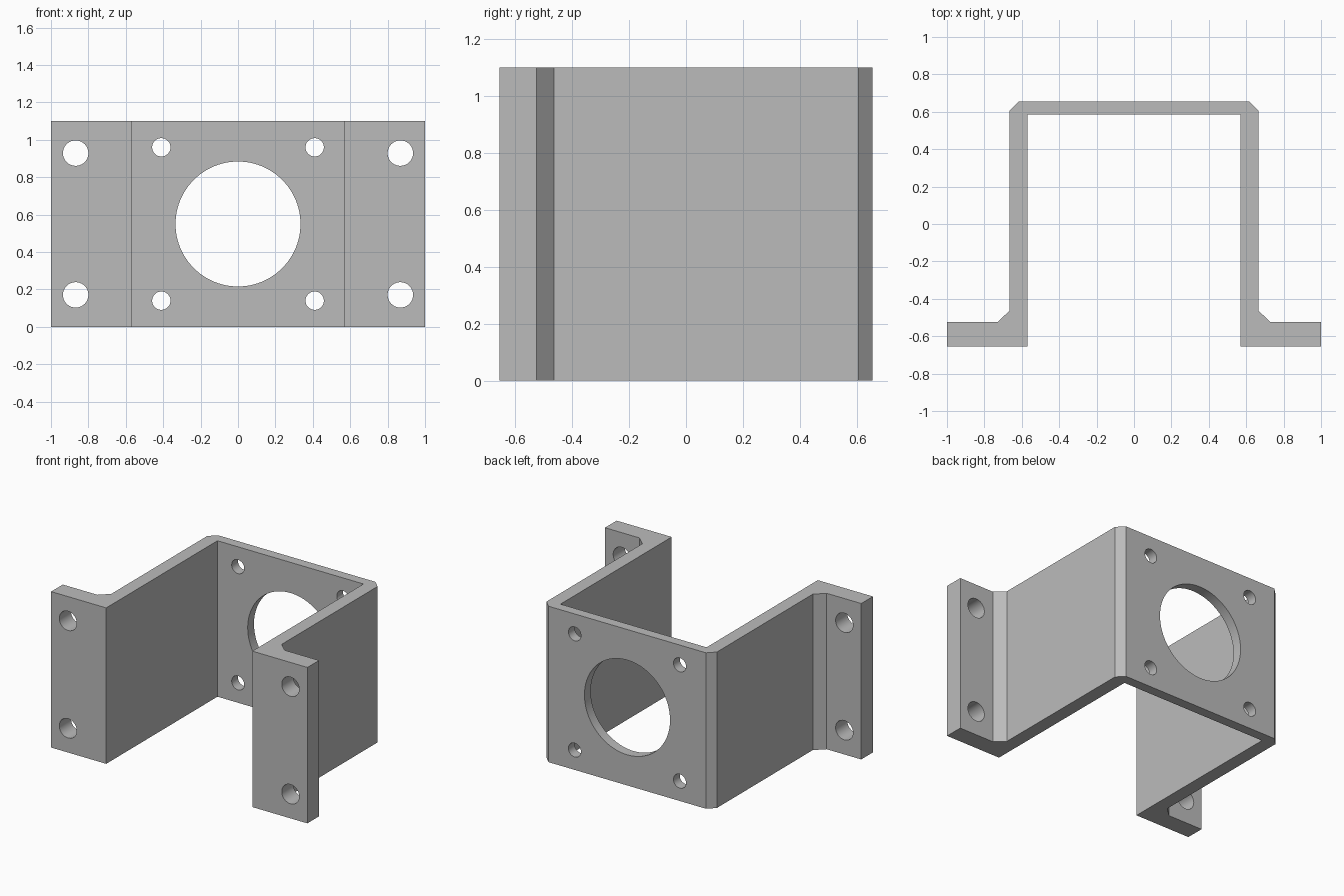
import bpy, bmesh, math
from mathutils import Matrix

cube = bpy.data.objects.get("Cube")
if cube:
    bpy.data.objects.remove(cube, do_unlink=True)

HEIGHT = 1.1
MID = HEIGHT / 2

grey = bpy.data.materials.new("plain grey")
grey.use_nodes = True
colour = (0.5, 0.5, 0.5, 1)
grey.diffuse_color = colour
grey.node_tree.nodes["Principled BSDF"].inputs["Base Color"].default_value = colour


def make_object(name, bm):
    bmesh.ops.recalc_face_normals(bm, faces=bm.faces)
    mesh = bpy.data.meshes.new(name)
    bm.to_mesh(mesh)
    bm.free()
    mesh.materials.append(grey)
    obj = bpy.data.objects.new(name, mesh)
    bpy.context.collection.objects.link(obj)
    return obj


# Bracket: half of the hat-shaped outline, mirrored and extruded upward
half = [(0.57, 0.585), (0.57, -0.655), (1, -0.655), (1, -0.525), (0.73, -0.525),
        (0.665, -0.463), (0.665, 0.605), (0.615, 0.655)]
outline = half + [(-x, y) for x, y in reversed(half)]
bm = bmesh.new()
base = bm.faces.new([bm.verts.new((x, y, 0)) for x, y in outline])
top = bmesh.ops.extrude_face_region(bm, geom=[base])
bmesh.ops.translate(bm, vec=(0, 0, HEIGHT),
                    verts=[v for v in top["geom"] if isinstance(v, bmesh.types.BMVert)])
bracket = make_object("motor_bracket", bm)

# Drills: one bore, four plate holes and four flange holes, all along y
bm = bmesh.new()


def drill(x, y, z, radius, sides):
    place = Matrix.Translation((x, y, z)) @ Matrix.Rotation(math.pi / 2, 4, "X")
    bmesh.ops.create_cone(bm, cap_ends=True, segments=sides, radius1=radius,
                          radius2=radius, depth=0.3, matrix=place)


drill(0, 0.62, MID, 0.334, 96)
for sx in (-1, 1):
    for sz in (-1, 1):
        drill(sx * 0.41, 0.62, MID + sz * 0.41, 0.049, 48)
        drill(sx * 0.868, -0.59, MID + sz * 0.379, 0.068, 48)
drills = make_object("hole_cutter", bm)
drills.hide_render = True

cut = bracket.modifiers.new("holes", "BOOLEAN")
cut.operation = "DIFFERENCE"
cut.solver = "EXACT"
cut.object = drills

# Apply the cut, then shade the hole walls smooth with sharp rims
bpy.ops.object.select_all(action="DESELECT")
bracket.select_set(True)
bpy.context.view_layer.objects.active = bracket
bpy.ops.object.modifier_apply(modifier=cut.name)
bpy.data.objects.remove(drills, do_unlink=True)
bpy.ops.object.shade_smooth_by_angle(angle=math.radians(30))
